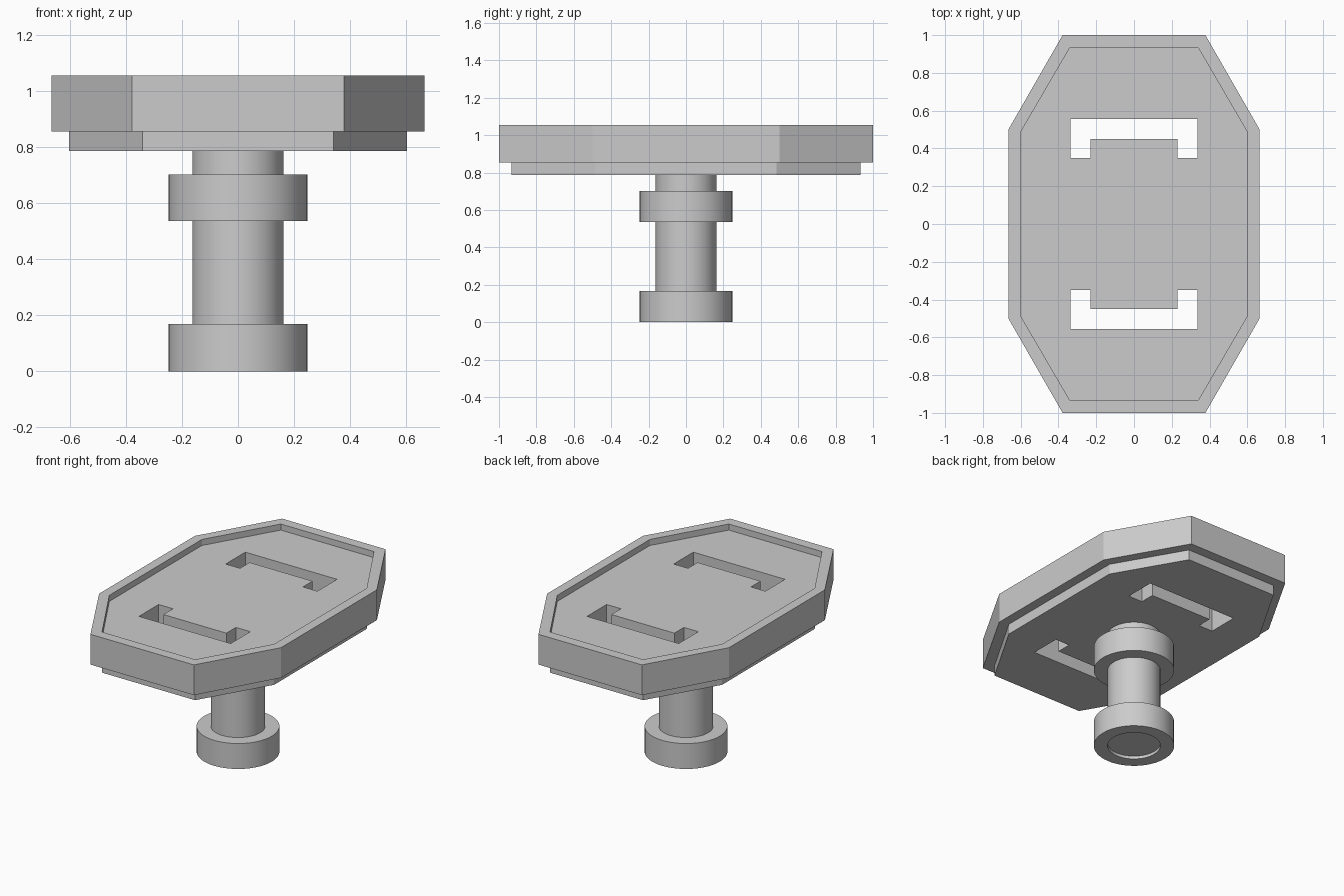
import bpy
import bmesh
import math

cube = bpy.data.objects.get("Cube")
if cube:
    bpy.data.objects.remove(cube, do_unlink=True)

grey = bpy.data.materials.new("plain grey")
grey.use_nodes = True
colour = (0.6, 0.6, 0.6, 1)
grey.diffuse_color = colour
grey.node_tree.nodes["Principled BSDF"].inputs["Base Color"].default_value = colour


def finish(name, bm):
    bmesh.ops.recalc_face_normals(bm, faces=bm.faces)
    mesh = bpy.data.meshes.new(name)
    bm.to_mesh(mesh)
    bm.free()
    mesh.materials.append(grey)
    obj = bpy.data.objects.new(name, mesh)
    bpy.context.collection.objects.link(obj)
    return obj


def slab(name, loops, bottom, top):
    """Extrude an outline with holes from bottom to top."""
    bm = bmesh.new()
    for loop in loops:
        verts = [bm.verts.new((x, y, bottom)) for x, y in loop]
        for a, b in zip(verts, verts[1:] + verts[:1]):
            bm.edges.new((a, b))
    bmesh.ops.triangle_fill(bm, edges=bm.edges[:], use_beauty=True, normal=(0, 0, 1))
    result = bmesh.ops.extrude_face_region(bm, geom=bm.faces[:], use_keep_orig=True)
    raised = [v for v in result["geom"] if isinstance(v, bmesh.types.BMVert)]
    bmesh.ops.translate(bm, verts=raised, vec=(0, 0, top - bottom))
    return finish(name, bm)


def octagon(side_x, side_y, end_x, end_y):
    quarter = [(side_x, side_y), (end_x, end_y)]
    half = quarter + [(-x, y) for x, y in reversed(quarter)]
    return half + [(-x, -y) for x, y in half]


def slot(sign):
    """C-shaped opening with its arms pointing to the centre."""
    half = [(0.335, 0.555), (0.335, 0.35), (0.23, 0.35), (0.23, 0.45)]
    loop = half + [(-x, y) for x, y in reversed(half)]
    return [(x, y * sign) for x, y in loop]


# Top plate: raised rim around a slotted panel
outer = octagon(0.665, 0.5, 0.378, 1.0)
inner = octagon(0.602, 0.483, 0.34, 0.933)
slab("plate_rim", [outer, inner], 0.855, 1.055)
slab("slotted_panel", [inner, slot(1), slot(-1)], 0.786, 1.015)

# Pedestal: turned post with two collars and a shallow recess underneath
POST, COLLAR = 0.163, 0.248
profile = [(0, 0.02), (POST, 0.02), (POST, 0), (COLLAR, 0), (COLLAR, 0.168),
           (POST, 0.168), (POST, 0.536), (COLLAR, 0.536), (COLLAR, 0.702),
           (POST, 0.702), (POST, 0.79)]
bm = bmesh.new()
verts = [bm.verts.new((r, 0, z)) for r, z in profile]
edges = [bm.edges.new(pair) for pair in zip(verts, verts[1:])]
bmesh.ops.spin(bm, geom=verts + edges, cent=(0, 0, 0), axis=(0, 0, 1),
               angle=math.tau, steps=48)
bmesh.ops.remove_doubles(bm, verts=bm.verts, dist=0.0001)
pedestal = finish("pedestal", bm)
bpy.ops.object.select_all(action="DESELECT")
pedestal.select_set(True)
bpy.context.view_layer.objects.active = pedestal
bpy.ops.object.shade_smooth_by_angle(angle=math.radians(30))
